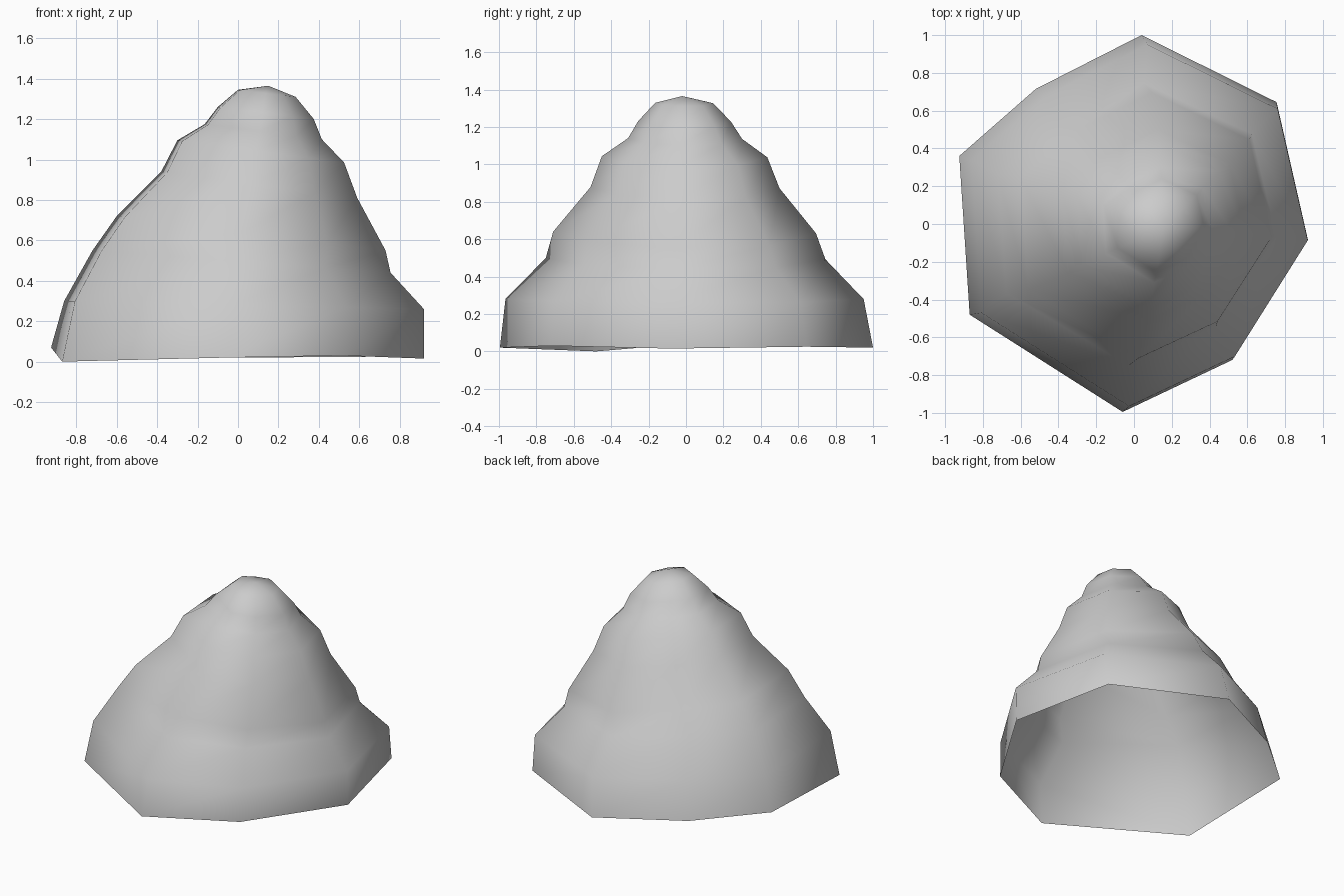
import bpy, bmesh

if "Cube" in bpy.data.objects:
    bpy.data.objects.remove(bpy.data.objects["Cube"])

# Single stone grey
stone = bpy.data.materials.new("stone grey")
stone.diffuse_color = (0.6, 0.6, 0.6, 1)
stone.use_nodes = True
stone.node_tree.nodes["Principled BSDF"].inputs["Base Color"].default_value = stone.diffuse_color

# Irregular eight-sided footprint
OUTLINE = [(0.04, 1.0), (0.755, 0.645), (0.92, -0.08), (0.52, -0.72),
           (-0.06, -0.995), (-0.87, -0.48), (-0.925, 0.36), (-0.52, 0.715)]
BASE_Z = [0.02, 0.025, 0.015, 0.03, 0.02, 0.0, 0.07, 0.035]

# Tilted terraces: x min, x max, y min, y max, z at left, z at right
RINGS = [(-0.86, 0.92, -0.965, 0.95, 0.30, 0.26),
         (-0.72, 0.755, -0.75, 0.745, 0.55, 0.44),
         (-0.60, 0.73, -0.71, 0.695, 0.72, 0.55),
         (-0.38, 0.59, -0.51, 0.50, 0.94, 0.81),
         (-0.30, 0.525, -0.45, 0.435, 1.095, 0.985),
         (-0.165, 0.415, -0.31, 0.30, 1.175, 1.10),
         (-0.10, 0.375, -0.255, 0.24, 1.26, 1.20),
         (0.0, 0.285, -0.165, 0.145, 1.345, 1.31)]
PEAK = (0.15, -0.02, 1.365)


def ring_points(x0, x1, y0, y1, zl, zr):
    """Footprint fitted into a box, its height sloping from left to right."""
    for x, y in OUTLINE:
        u, v = (x + 0.925) / 1.845, (y + 0.995) / 1.995
        yield x0 + u * (x1 - x0), y0 + v * (y1 - y0), zl + u * (zr - zl)


# Terraced mound, an open shell underneath
bm = bmesh.new()
loops = [[bm.verts.new((x, y, z)) for (x, y), z in zip(OUTLINE, BASE_Z)]]
loops += [[bm.verts.new(p) for p in ring_points(*r)] for r in RINGS]
n = len(OUTLINE)
for low, high in zip(loops, loops[1:]):
    for i in range(n):
        j = (i + 1) % n
        bm.faces.new((low[j], low[i], high[i], high[j]))
tip = bm.verts.new(PEAK)
for i in range(n):
    bm.faces.new((loops[-1][(i + 1) % n], loops[-1][i], tip))
for f in bm.faces:
    f.smooth = True

mesh = bpy.data.meshes.new("rock_mound")
bm.to_mesh(mesh)
bm.free()
mesh.materials.append(stone)
mound = bpy.data.objects.new("rock_mound", mesh)
bpy.context.collection.objects.link(mound)
